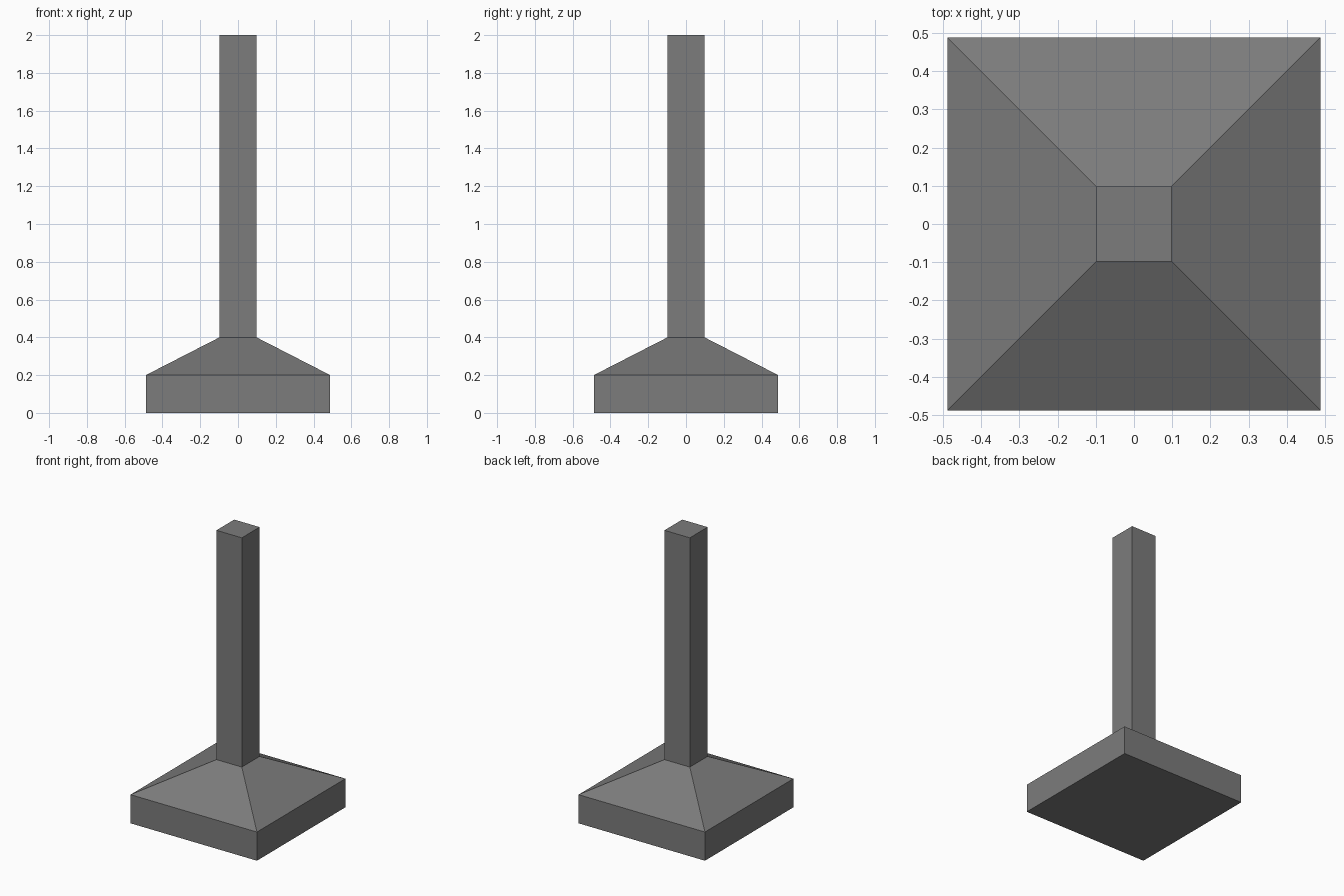
import bpy, bmesh

if "Cube" in bpy.data.objects:
    bpy.data.objects.remove(bpy.data.objects["Cube"])

concrete = bpy.data.materials.new("grey_concrete")
concrete.diffuse_color = (0.2, 0.2, 0.2, 1)
concrete.use_nodes = True
concrete.node_tree.nodes["Principled BSDF"].inputs["Base Color"].default_value = concrete.diffuse_color


def square_loft(name, profile, cap_bottom, cap_top):
    """Stack square rings given as (half_width, z) and skin them."""
    bm = bmesh.new()
    rings = [[bm.verts.new((sx * r, sy * r, z))
              for sx, sy in ((-1, -1), (1, -1), (1, 1), (-1, 1))]
             for r, z in profile]
    for low, high in zip(rings, rings[1:]):
        for i in range(4):
            j = (i + 1) % 4
            bm.faces.new((low[i], low[j], high[j], high[i]))
    if cap_bottom:
        bm.faces.new(rings[0][::-1])
    if cap_top:
        bm.faces.new(rings[-1])
    mesh = bpy.data.meshes.new(name)
    bm.to_mesh(mesh)
    bm.free()
    mesh.materials.append(concrete)
    obj = bpy.data.objects.new(name, mesh)
    bpy.context.collection.objects.link(obj)
    return obj


BASE, POST = 0.488, 0.098

# Square slab with a sloped shoulder up to the post
square_loft("footing", [(BASE, 0), (BASE, 0.2), (POST, 0.4)], True, False)
# Straight square post, meeting the footing without hidden faces
square_loft("post", [(POST, 0.4), (POST, 2.0)], False, True)
